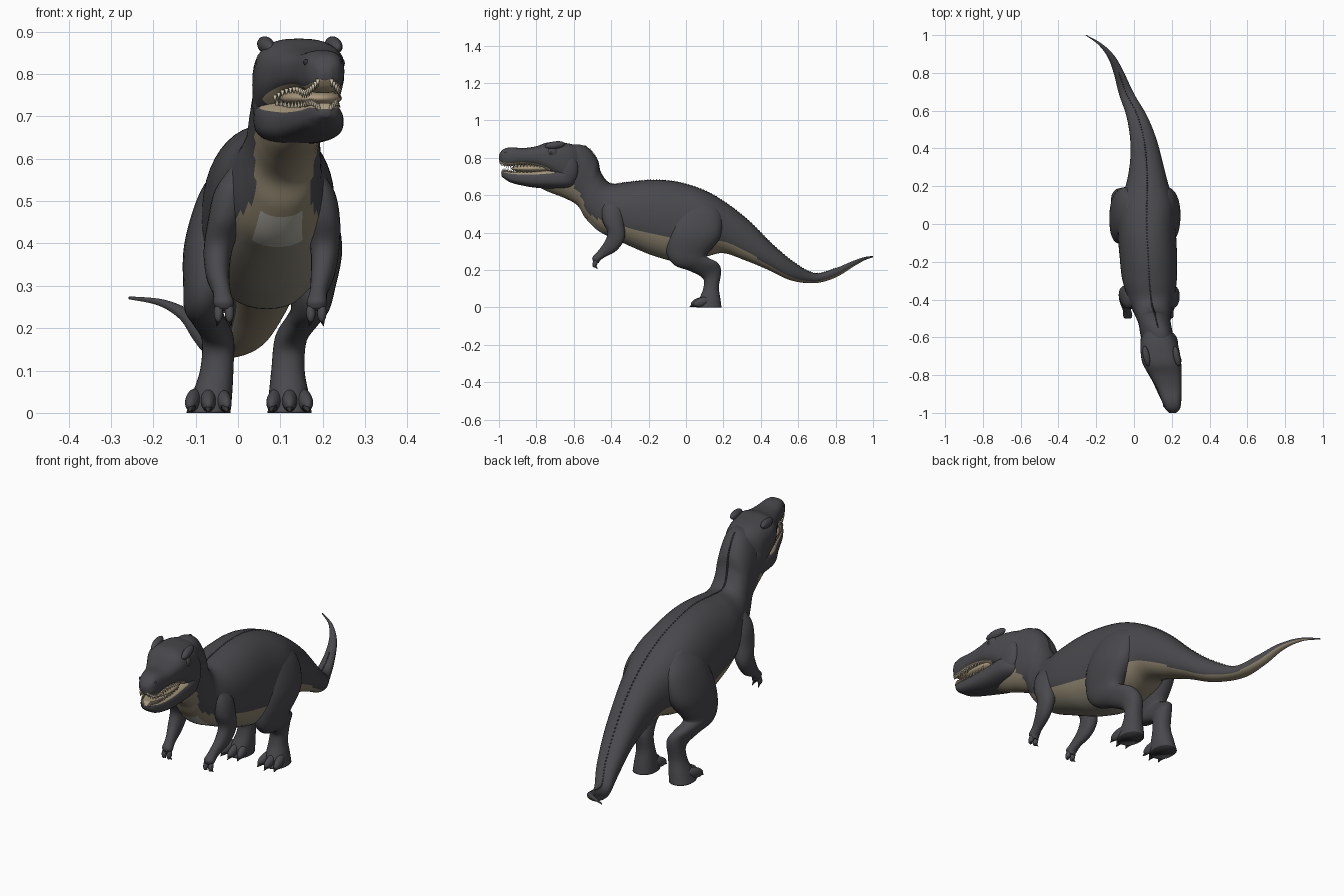
import bpy, bmesh, math
from mathutils import Vector, Matrix

cube = bpy.data.objects.get("Cube")
if cube:
    bpy.data.objects.remove(cube)


def make_material(name, color):
    mat = bpy.data.materials.new(name)
    mat.use_nodes = True
    mat.diffuse_color = (*color, 1)
    mat.node_tree.nodes["Principled BSDF"].inputs["Base Color"].default_value = (*color, 1)
    return mat


hide = make_material("charcoal hide", (.067, .066, .074))
tan = make_material("tan underside", (.27, .228, .155))
belly = make_material("grey belly", (.26, .24, .185))
pale = make_material("pale chest", (.43, .42, .36))
mouth = make_material("mouth lining", (.4, .32, .21))
ivory = make_material("ivory teeth", (.58, .51, .39))
dark = make_material("dark claw", (.035, .034, .038))


def finish(name, bm, mats):
    bmesh.ops.recalc_face_normals(bm, faces=bm.faces)
    mesh = bpy.data.meshes.new(name)
    bm.to_mesh(mesh)
    bm.free()
    for mat in mats:
        mesh.materials.append(mat)
    mesh.polygons.foreach_set("use_smooth", [True] * len(mesh.polygons))
    obj = bpy.data.objects.new(name, mesh)
    bpy.context.collection.objects.link(obj)
    return obj


def sample(stations, t):
    """Smooth interpolation of station tuples at index t."""
    last = len(stations) - 1
    i = min(int(t), last - 1)
    u = t - i
    a, b, c, d = (stations[max(0, min(last, i + k))] for k in (-1, 0, 1, 2))
    return [q + u * ((r - p) / 2 + u * (p - 2.5 * q + 2 * r - s / 2
            + u * (1.5 * (q - r) + (s - p) / 2))) for p, q, r, s in zip(a, b, c, d)]


def loft(name, stations, mats=(hide,), rule=None, power=.9, sides=32, steps=5):
    """Station: centre x, upper y and z, lower y and z, half width, extra value."""
    bm = bmesh.new()
    rings, infos = [], []
    count = (len(stations) - 1) * steps
    for k in range(count + 1):
        s = sample(stations, k / steps)
        upper, lower = Vector((s[0], s[1], s[2])), Vector((s[0], s[3], s[4]))
        mid, half = (upper + lower) / 2, (upper - lower) / 2
        ring = []
        for j in range(sides):
            a = math.tau * j / sides
            sx, cz = (math.copysign(abs(v) ** power, v) for v in (math.sin(a), math.cos(a)))
            ring.append(bm.verts.new(mid + Vector((s[5] * sx, 0, 0)) - half * cz))
        rings.append(ring)
        infos.append(s)
    for k in range(count):
        for j in range(sides):
            n = (j + 1) % sides
            face = bm.faces.new((rings[k][j], rings[k][n], rings[k + 1][n], rings[k + 1][j]))
            if rule:
                angle = 360 * (j + .5) / sides
                face.material_index = rule(min(angle, 360 - angle), k / steps, infos[k])
    bm.faces.new(rings[0])
    bm.faces.new(rings[-1]).material_index = len(mats) - 1 if not rule else 0
    return finish(name, bm, mats)


def blob(name, loc, size, mat, turn=0, tilt=0):
    bm = bmesh.new()
    matrix = (Matrix.Translation(loc) @ Matrix.Rotation(turn, 4, 'Z')
              @ Matrix.Rotation(tilt, 4, 'X') @ Matrix.Diagonal((*size, 1)))
    bmesh.ops.create_uvsphere(bm, u_segments=20, v_segments=12, radius=1, matrix=matrix)
    return finish(name, bm, [mat])


def spikes(name, items, mat):
    """One object of cones, each given as base, tip and radius."""
    bm = bmesh.new()
    for base, tip, radius in items:
        base, tip = Vector(base), Vector(tip)
        axis = tip - base
        matrix = (Matrix.Translation((base + tip) / 2)
                  @ axis.to_track_quat('Z', 'Y').to_matrix().to_4x4())
        bmesh.ops.create_cone(bm, cap_ends=True, segments=8, radius1=radius,
                              radius2=radius * .1, depth=axis.length, matrix=matrix)
    return finish(name, bm, [mat])


# Tail, trunk and neck in one skin; last value is the half angle of the tan underside
trunk = [
    (-.255, 1, .275, 1, .268, .004, 60), (-.18, .95, .268, .955, .252, .012, 60),
    (-.12, .88, .243, .89, .215, .02, 60), (-.08, .8, .21, .8, .16, .028, 60),
    (-.04, .69, .183, .69, .13, .04, 55), (.015, .58, .24, .56, .145, .055, 55),
    (.05, .46, .34, .43, .205, .07, 55), (.065, .34, .46, .32, .25, .086, 58),
    (.07, .22, .555, .2, .29, .112, 60), (.068, .1, .625, .1, .27, .148, 65),
    (.068, -.04, .67, -.04, .245, .154, 68), (.076, -.18, .682, -.17, .275, .152, 68),
    (.082, -.31, .67, -.27, .315, .145, 68), (.09, -.39, .66, -.38, .365, .125, 64),
    (.095, -.43, .68, -.47, .41, .105, 57), (.105, -.46, .73, -.54, .48, .09, 45),
    (.11, -.475, .79, -.58, .545, .085, 56), (.12, -.52, .85, -.65, .585, .085, 66),
    (.135, -.58, .872, -.74, .62, .08, 68), (.15, -.66, .86, -.82, .66, .05, 65)]


def trunk_rule(angle, t, s):
    if angle > s[6]:
        return 0
    if 13.6 < t < 14.7 and angle < 30:
        return 3
    return 2 if 9 < t < 13.6 and angle < 45 else 1


loft("body_and_tail", trunk, (hide, tan, belly, pale), trunk_rule, sides=48, steps=8)

# Small scutes along the spine
scutes = []
for k in range(130):
    s = sample(trunk, 3 + k * .112)
    top = Vector((s[0], s[1], s[2]))
    out = (top - Vector((s[0], s[3], s[4]))).normalized()
    scutes.append((top - out * .004, top + out * .004, .006))
spikes("spine_scutes", scutes, hide)

# Skull and lower jaw
skull = [
    (.125, -.55, .855, -.56, .68, .06), (.13, -.62, .875, -.6, .66, .093),
    (.138, -.68, .882, -.67, .68, .103), (.148, -.74, .882, -.74, .72, .102),
    (.166, -.8, .862, -.8, .75, .085), (.186, -.87, .852, -.87, .762, .065),
    (.199, -.94, .856, -.94, .755, .051), (.204, -.98, .843, -.98, .765, .038),
    (.205, -1, .815, -1, .785, .015)]
jaw = [
    (.125, -.57, .74, -.58, .65, .06), (.135, -.65, .75, -.63, .636, .098),
    (.148, -.74, .738, -.75, .636, .096), (.175, -.84, .728, -.84, .645, .074),
    (.195, -.93, .728, -.93, .665, .052), (.203, -.972, .732, -.965, .684, .035),
    (.205, -.987, .718, -.985, .7, .012)]
loft("skull", skull, (hide, mouth), lambda a, t, s: int(a < 57 and t > 2.7), .75, 40)
loft("lower_jaw", jaw, (hide, mouth), lambda a, t, s: int(a > 120 and t > 1.4), .75, 40)
blob("mouth_lining", (.172, -.81, .743), (.07, .13, .022), mouth, .21)

# Teeth follow both jaw edges
for name, arch, first, is_upper, length in (("upper_teeth", skull, 3.7, True, -.02),
                                            ("lower_teeth", jaw, 2.5, False, .017)):
    teeth = []
    for k in range(17):
        s = sample(arch, first + (len(arch) - 1.3 - first) * k / 16)
        y, z = (s[3], s[4] + .008) if is_upper else (s[1], s[2] - .006)
        for side in (-.8, .8):
            x = s[0] + side * s[5]
            teeth.append(((x, y, z), (x, y, z + length), .005))
    spikes(name, teeth, ivory)

# Brows, eyes, cheeks and nostrils on both sides of the head
for side, label in ((1, "left"), (-1, "right")):
    blob(label + "_brow", (.146 + side * .08, -.7, .868), (.018, .055, .02), hide, .21, .12)
    blob(label + "_eye_socket", (.146 + side * .089, -.715, .826), (.014, .028, .026), hide, .21)
    blob(label + "_eye", (.147 + side * .097, -.722, .826), (.008, .012, .012), dark, .21)
    blob(label + "_cheek", (.134 + side * .07, -.635, .74), (.03, .06, .085), hide, .1)
    blob(label + "_nostril", (.2 + side * .039, -.962, .828), (.007, .009, .007), dark, .21)

# Hind leg from hip to sole: front and back points down the limb
leg = [
    (.13, .01, .61, .13, .58, .03), (.157, -.05, .53, .19, .5, .06),
    (.179, -.092, .41, .185, .38, .067), (.175, -.103, .29, .115, .285, .053),
    (.17, -.06, .225, .12, .265, .045), (.152, .02, .195, .168, .24, .04),
    (.125, .09, .155, .188, .195, .038), (.118, .092, .1, .176, .11, .039),
    (.12, .07, .045, .184, .045, .047), (.122, .055, 0, .19, 0, .052)]
# Foreleg from shoulder to knuckles
arm = [
    (.165, -.43, .59, -.35, .58, .02), (.185, -.45, .53, -.335, .52, .042),
    (.2, -.445, .46, -.33, .45, .041), (.205, -.42, .4, -.328, .37, .034),
    (.2, -.437, .348, -.37, .305, .028), (.19, -.472, .3, -.435, .268, .021),
    (.186, -.5, .268, -.46, .25, .024), (.185, -.497, .248, -.466, .236, .017)]


def placed(x, z, left, limb):
    """Mirror a limb's x about the slightly swaying body."""
    if limb == "arm":
        shift = .152 + .02 * max(0, min(1, (z - .37) * 10))
    else:
        shift = .052 + .073 * min(1, z / .45)
    return x if left else shift - x


for left, label in ((True, "left"), (False, "right")):
    loft(label + "_hind_leg",
         [(placed(s[0], s[2], left, "leg"), *s[1:]) for s in leg], (hide, dark))
    loft(label + "_arm", [(placed(s[0], s[2], left, "arm"), *s[1:]) for s in arm], sides=20)

    # Three toes with claws and a flat sole
    claws = []
    foot = placed(.122, 0, left, "leg")
    for k in (-1, 0, 1):
        x = foot + k * .035
        y = .076 + abs(k) * .012
        blob(f"{label}_toe_{k + 2}", (x, y, .03), (.018, .052, .024), hide, k * .2, .3)
        claws.append(((x + k * .005, y - .036, .014), (x + k * .01, y - .056, .003), .011))
    # Two fingers with hooked claws
    hand = placed(.185, 0, left, "arm")
    for k in (-1, 1):
        x = hand + k * .013
        blob(f"{label}_finger_{(k + 3) // 2}", (x, -.486, .237), (.011, .013, .024), hide, 0, -.3)
        claws.append(((x, -.488, .224), (x + k * .004, -.472, .205), .008))
    spikes(label + "_claws", claws, dark)
